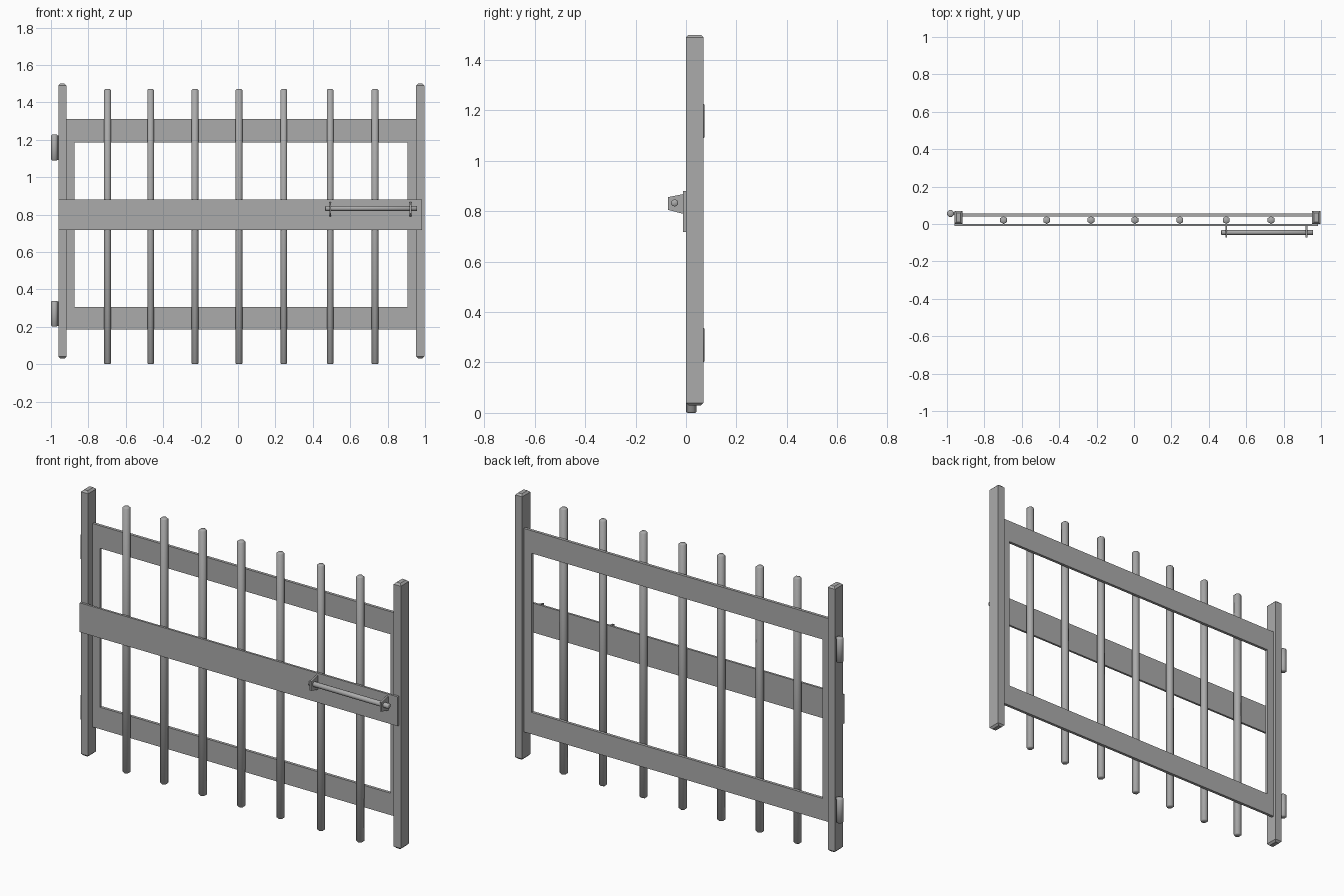
import bpy, bmesh, math
from mathutils import Matrix

cube = bpy.data.objects.get("Cube")
if cube:
    bpy.data.objects.remove(cube, do_unlink=True)

steel = bpy.data.materials.new("grey steel")
steel.use_nodes = True
GREY = (0.41, 0.41, 0.41, 1)
steel.diffuse_color = GREY
steel.node_tree.nodes["Principled BSDF"].inputs["Base Color"].default_value = GREY


def finish(name, bm, smooth=False):
    bmesh.ops.recalc_face_normals(bm, faces=bm.faces)
    mesh = bpy.data.meshes.new(name)
    bm.to_mesh(mesh)
    bm.free()
    mesh.materials.append(steel)
    obj = bpy.data.objects.new(name, mesh)
    bpy.context.collection.objects.link(obj)
    if smooth:
        bpy.ops.object.select_all(action="DESELECT")
        obj.select_set(True)
        bpy.context.view_layer.objects.active = obj
        bpy.ops.object.shade_smooth_by_angle(angle=math.radians(61))
    return obj


def add_box(bm, x, y, z):
    size = [b - a for a, b in (x, y, z)]
    mid = [(a + b) / 2 for a, b in (x, y, z)]
    return bmesh.ops.create_cube(
        bm, size=1, matrix=Matrix.Translation(mid) @ Matrix.Diagonal((*size, 1)))


def box(name, x, y, z):
    bm = bmesh.new()
    add_box(bm, x, y, z)
    return finish(name, bm)


def bevel_ends(bm, axis, width):
    # Chamfer only the rims of the two end caps
    caps = [f for f in bm.faces if abs(f.normal[axis]) > 0.9]
    edges = list({e for f in caps for e in f.edges})
    bmesh.ops.bevel(bm, geom=edges, offset=width, segments=1, affect="EDGES")


def rod(name, centre, radius, length, sides, axis="Z", chamfer=0.005, turn=0):
    bm = bmesh.new()
    bmesh.ops.create_cone(bm, cap_ends=True, segments=sides, radius1=radius,
                          radius2=radius, depth=length,
                          matrix=Matrix.Rotation(turn, 4, "Z"))
    bm.normal_update()
    bevel_ends(bm, 2, chamfer)
    if axis == "X":
        bm.transform(Matrix.Rotation(math.pi / 2, 4, "Y"))
    bm.transform(Matrix.Translation(centre))
    return finish(name, bm, True)


# End posts with chamfered ends
for name, x in (("right_post", (-0.96, -0.917)), ("left_post", (0.953, 0.996))):
    bm = bmesh.new()
    add_box(bm, x, (0, 0.07), (0.03, 1.5))
    bm.normal_update()
    bevel_ends(bm, 2, 0.01)
    finish(name, bm)

# Flat back frame
BACK = (0.04, 0.056)
box("top_rail", (-0.917, 0.953), BACK, (1.185, 1.31))
box("bottom_rail", (-0.917, 0.953), BACK, (0.185, 0.306))
box("right_stile", (-0.917, -0.873), BACK, (0.306, 1.185))
box("left_stile", (0.905, 0.953), BACK, (0.306, 1.185))

# Front plank
box("front_plank", (-0.96, 0.985), (-0.012, 0), (0.718, 0.88))

# Six-sided vertical bars
for i, x in enumerate((-0.697, -0.467, -0.23, 0.005, 0.245, 0.493, 0.733)):
    rod(f"bar_{i + 1}", (x, 0.021, 0.735), 0.021, 1.47, 6, turn=math.pi / 6 * 2)

# Hinge barrels
for name, z in (("upper_hinge", 1.158), ("lower_hinge", 0.27)):
    rod(name, (-0.981, 0.056, z), 0.019, 0.138, 8, turn=math.pi / 8)
    box(name + "_leaf", (-0.985, -0.955), (0.05, 0.062), (z - 0.066, z + 0.066))

# Sliding bolt and its tapered brackets
rod("bolt", (0.712, -0.045, 0.833), 0.014, 0.492, 12, axis="X", chamfer=0.003)
for name, x in (("inner_bracket", 0.493), ("outer_bracket", 0.923)):
    bm = bmesh.new()
    profile = ((-0.012, 0.79), (-0.072, 0.806), (-0.072, 0.856), (-0.012, 0.868))
    face = bm.faces.new([bm.verts.new((x - 0.005, y, z)) for y, z in profile])
    grown = bmesh.ops.extrude_face_region(bm, geom=[face])["geom"]
    bmesh.ops.translate(bm, vec=(0.01, 0, 0),
                        verts=[v for v in grown if isinstance(v, bmesh.types.BMVert)])
    finish(name, bm)
